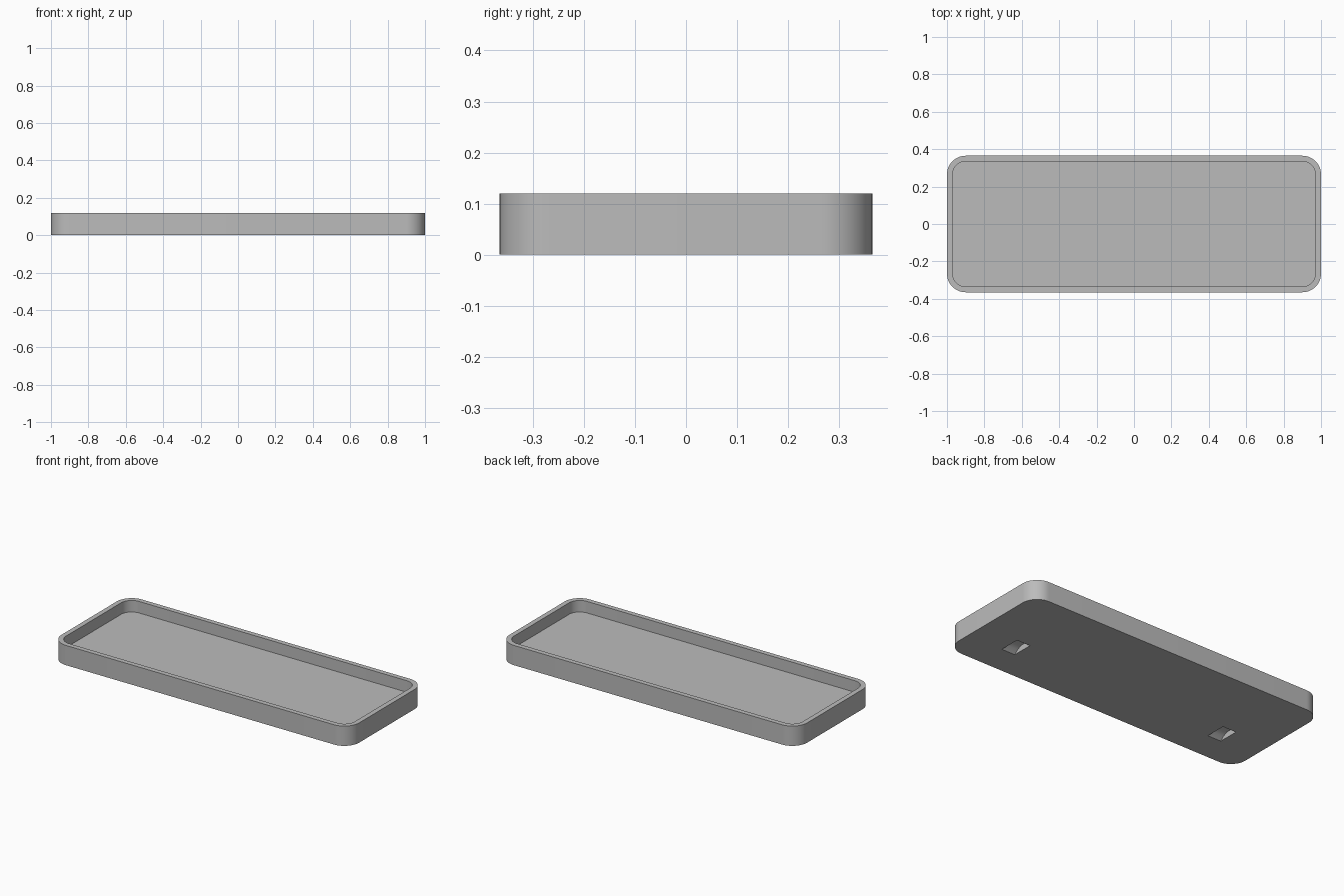
import bpy, bmesh, math

if "Cube" in bpy.data.objects:
    bpy.data.objects.remove(bpy.data.objects["Cube"], do_unlink=True)

grey = bpy.data.materials.new("plain grey")
grey.use_nodes = True
colour = (0.5, 0.5, 0.5, 1)
grey.diffuse_color = colour
grey.node_tree.nodes["Principled BSDF"].inputs["Base Color"].default_value = colour

LENGTH, WIDTH, HEIGHT = 2.0, 0.73, 0.12
RADIUS, WALL, FLOOR = 0.10, 0.03, 0.05


def extrude_outline(name, points, direction):
    """Solid made by sweeping a closed outline along a direction."""
    bm = bmesh.new()
    face = bm.faces.new([bm.verts.new(p) for p in points])
    swept = bmesh.ops.extrude_face_region(bm, geom=[face])["geom"]
    bmesh.ops.translate(bm, vec=direction,
                        verts=[v for v in swept if isinstance(v, bmesh.types.BMVert)])
    bmesh.ops.recalc_face_normals(bm, faces=bm.faces)
    mesh = bpy.data.meshes.new(name)
    bm.to_mesh(mesh)
    bm.free()
    mesh.materials.append(grey)
    obj = bpy.data.objects.new(name, mesh)
    bpy.context.collection.objects.link(obj)
    return obj


def rounded_slab(name, inset, bottom, top, steps=14):
    r = RADIUS - inset
    cx, cy = LENGTH / 2 - RADIUS, WIDTH / 2 - RADIUS
    points = []
    for corner, (sx, sy) in enumerate([(1, 1), (-1, 1), (-1, -1), (1, -1)]):
        for i in range(steps + 1):
            a = math.pi / 2 * (corner + i / steps)
            points.append((sx * cx + r * math.cos(a), sy * cy + r * math.sin(a), bottom))
    return extrude_outline(name, points, (0, 0, top - bottom))


def cut(target, cutter):
    cutter.hide_render = True
    mod = target.modifiers.new("cut", "BOOLEAN")
    mod.operation, mod.solver, mod.object = "DIFFERENCE", "EXACT", cutter
    bpy.context.view_layer.objects.active = target
    bpy.ops.object.modifier_apply(modifier=mod.name)
    bpy.data.objects.remove(cutter, do_unlink=True)


# Shallow tray with rounded corners
tray = rounded_slab("tray", 0, 0, HEIGHT)
cut(tray, rounded_slab("tray_hollow", WALL, FLOOR, HEIGHT + 0.05))

# Two ramped finger slots in the underside
SLOT_WIDTH, SLOT_Y = 0.09, -0.126
ramp = [(-0.063, -0.02), (-0.063, 0), (-0.04, 0.02), (-0.012, 0.034),
        (0.063, 0.034), (0.063, -0.02)]
for side in (-1, 1):
    x = side * 0.72 - SLOT_WIDTH / 2
    cut(tray, extrude_outline("slot_cutter", [(x, SLOT_Y + y, z) for y, z in ramp],
                              (SLOT_WIDTH, 0, 0)))

bpy.ops.object.select_all(action="DESELECT")
tray.select_set(True)
bpy.context.view_layer.objects.active = tray
bpy.ops.object.shade_smooth_by_angle(angle=math.radians(30))
